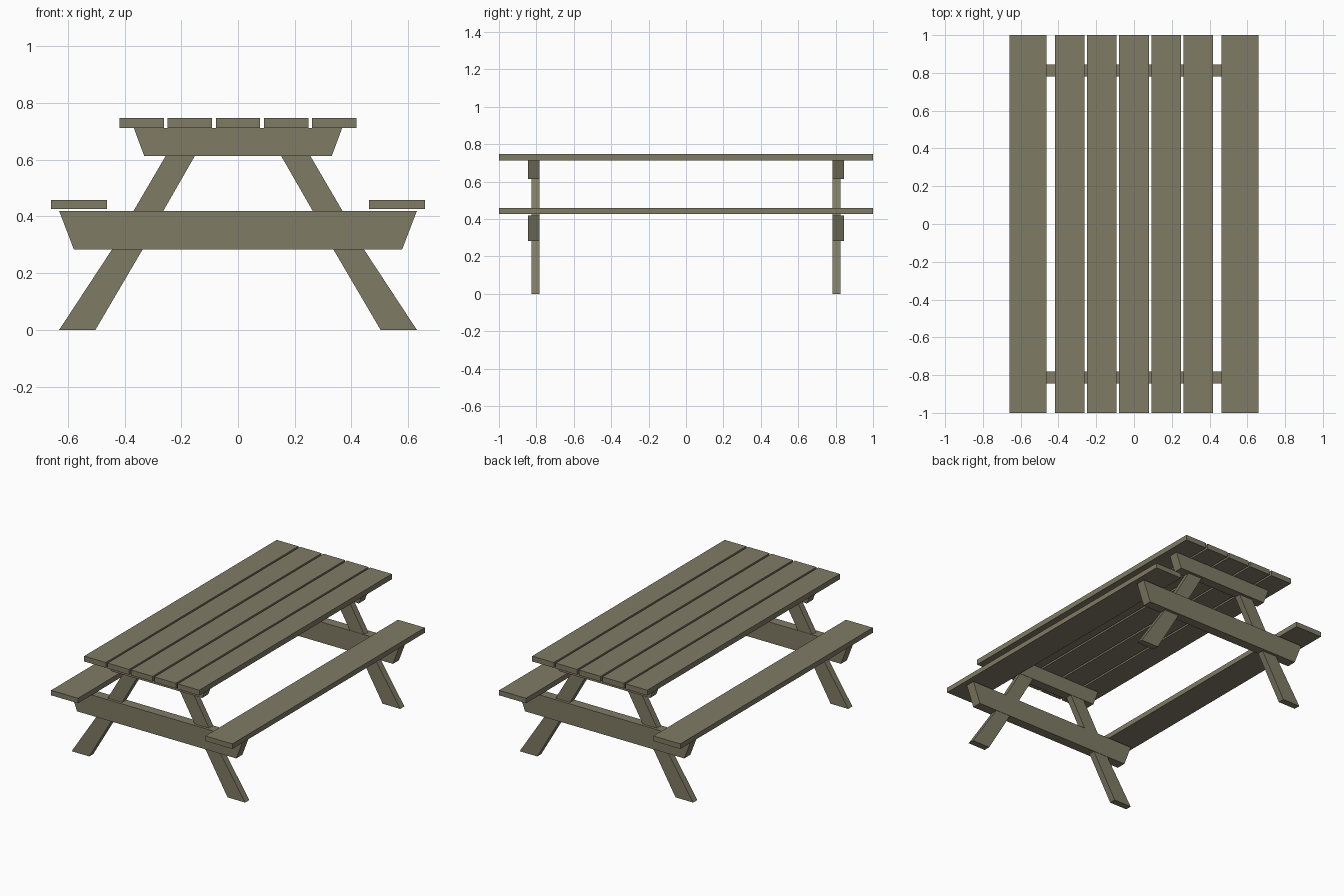
import bpy, bmesh

if "Cube" in bpy.data.objects:
    bpy.data.objects.remove(bpy.data.objects["Cube"])

wood = bpy.data.materials.new("weathered wood")
wood.diffuse_color = (0.212, 0.198, 0.130, 1)
wood.use_nodes = True
wood.node_tree.nodes["Principled BSDF"].inputs["Base Color"].default_value = wood.diffuse_color


def prism(name, profile, y0, y1):
    """Extrude an x/z outline from y0 to y1."""
    bm = bmesh.new()
    face = bm.faces.new([bm.verts.new((x, y0, z)) for x, z in profile])
    ext = bmesh.ops.extrude_face_region(bm, geom=[face])
    verts = [g for g in ext["geom"] if isinstance(g, bmesh.types.BMVert)]
    bmesh.ops.translate(bm, verts=verts, vec=(0, y1 - y0, 0))
    bmesh.ops.recalc_face_normals(bm, faces=bm.faces)
    me = bpy.data.meshes.new(name)
    bm.to_mesh(me)
    bm.free()
    me.materials.append(wood)
    ob = bpy.data.objects.new(name, me)
    bpy.context.collection.objects.link(ob)
    return ob


def plank(name, cx, width, z0, z1):
    h = width / 2
    prism(name, [(cx - h, z0), (cx + h, z0), (cx + h, z1), (cx - h, z1)], -1, 1)


def beam(name, bottom, top, z0, z1, y0, y1):
    prism(name, [(-bottom, z0), (bottom, z0), (top, z1), (-top, z1)], y0, y1)


# table top
for i in range(5):
    plank(f"table_plank_{i + 1}", (i - 2) * 0.17, 0.157, 0.713, 0.748)

# benches
for side, s in (("left", -1), ("right", 1)):
    plank(f"{side}_bench", s * 0.561, 0.196, 0.426, 0.459)

# end frames: tapered beams with slanted legs let into them
leg = [(0.631, 0), (0.445, 0.283), (0.369, 0.419), (0.255, 0.614), (0.215, 0.68),
       (0.113, 0.68), (0.152, 0.614), (0.264, 0.419), (0.337, 0.283), (0.503, 0)]
for end, e in (("front", -1), ("back", 1)):
    beam(f"{end}_top_beam", 0.331, 0.368, 0.614, 0.713, e * 0.782, e * 0.845)
    beam(f"{end}_bench_beam", 0.579, 0.631, 0.283, 0.419, e * 0.782, e * 0.845)
    for side, s in (("left", -1), ("right", 1)):
        prism(f"{end}_{side}_leg", [(s * x, z) for x, z in leg], e * 0.784, e * 0.827)
